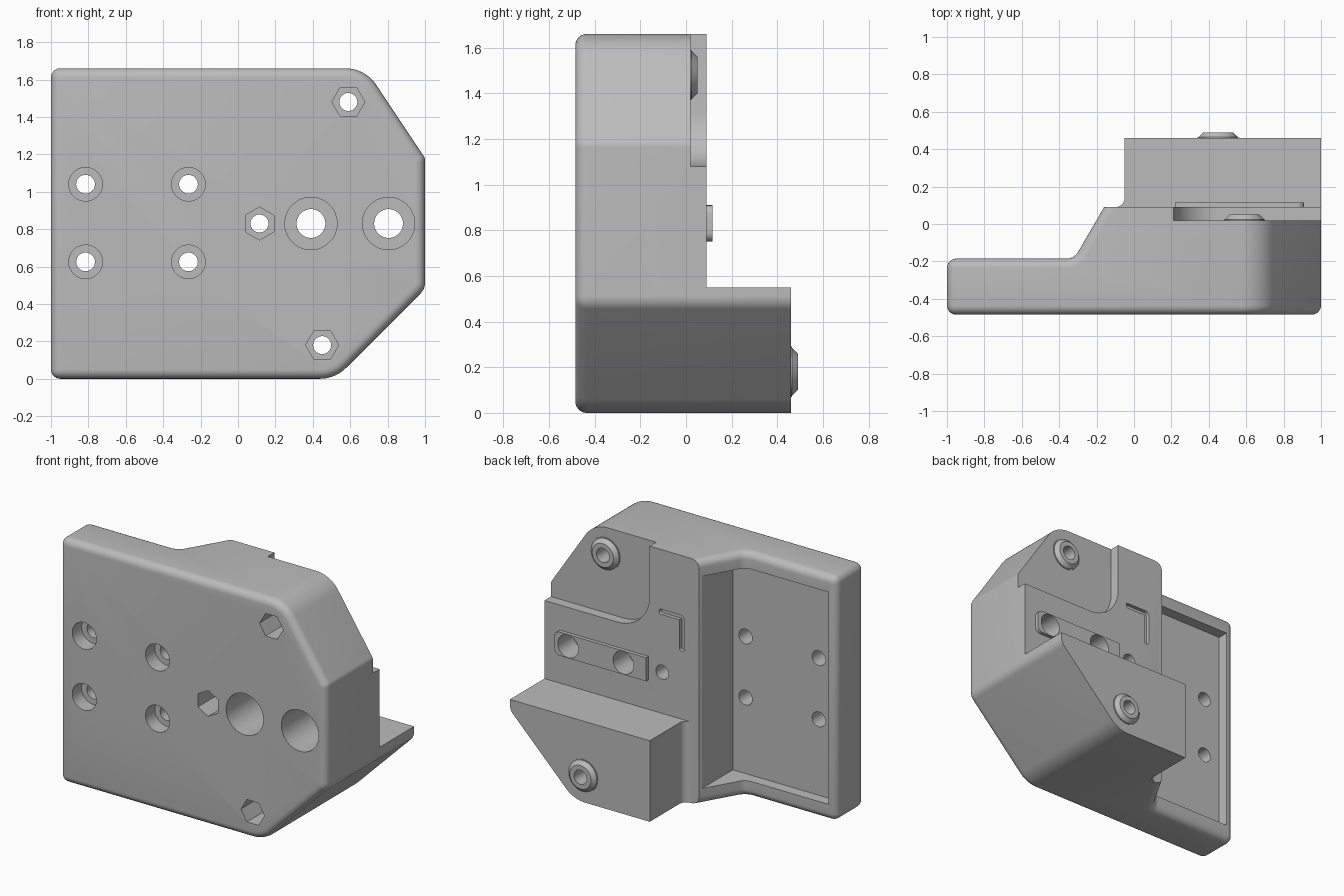
import bpy, bmesh, math
from mathutils import Vector, Matrix

cube = bpy.data.objects.get("Cube")
if cube:
    bpy.data.objects.remove(cube)

grey = bpy.data.materials.new("plain grey")
grey.use_nodes = True
GREY = (0.5, 0.5, 0.5, 1)
grey.diffuse_color = GREY
grey.node_tree.nodes["Principled BSDF"].inputs["Base Color"].default_value = GREY

FRONT, BACK, HEIGHT = -0.485, 0.09, 1.66
BOLT_FACE, RECESS_FACE = 0.46, 0.02


def outline(corners, steps=10):
    """Turn (u, v, radius) corners into a closed outline with rounded corners."""
    result = []
    for i, (u, v, r) in enumerate(corners):
        p = Vector((u, v))
        if not r:
            result.append(p)
            continue
        a = (Vector(corners[i - 1][:2]) - p).normalized()
        b = (Vector(corners[(i + 1) % len(corners)][:2]) - p).normalized()
        half = a.angle(b) / 2
        centre = p + (a + b).normalized() * (r / math.sin(half))
        start = p + a * (r / math.tan(half)) - centre
        end = p + b * (r / math.tan(half)) - centre
        turn = start.angle_signed(end)
        for k in range(steps + 1):
            result.append(centre + Matrix.Rotation(-turn * k / steps, 2) @ start)
    return result


def finish(name, bm):
    bmesh.ops.recalc_face_normals(bm, faces=bm.faces)
    mesh = bpy.data.meshes.new(name)
    bm.to_mesh(mesh)
    bm.free()
    mesh.materials.append(grey)
    obj = bpy.data.objects.new(name, mesh)
    bpy.context.collection.objects.link(obj)
    return obj


def prism(name, points, axis, lo, hi):
    """Extrude an outline along y (points are x, z) or z (points are x, y)."""
    bm = bmesh.new()
    place = (lambda p: (p[0], lo, p[1])) if axis == "y" else (lambda p: (p[0], p[1], lo))
    face = bm.faces.new([bm.verts.new(place(p)) for p in points])
    ext = bmesh.ops.extrude_face_region(bm, geom=[face])
    shift = Vector((0, hi - lo, 0)) if axis == "y" else Vector((0, 0, hi - lo))
    bmesh.ops.translate(bm, vec=shift, verts=[e for e in ext["geom"] if isinstance(e, bmesh.types.BMVert)])
    return finish(name, bm)


def box(name, x, y, z):
    return prism(name, [(x[0], y[0]), (x[1], y[0]), (x[1], y[1]), (x[0], y[1])], "z", *z)


def rod(name, x, z, lo, hi, r1, r2=None, sides=48, turn=0):
    """Cylinder, cone or hexagonal bar along y."""
    bm = bmesh.new()
    bmesh.ops.create_cone(bm, cap_ends=True, segments=sides, radius1=r1,
                          radius2=r1 if r2 is None else r2, depth=hi - lo)
    bmesh.ops.rotate(bm, matrix=Matrix.Rotation(turn, 3, "Z"), verts=bm.verts)
    bmesh.ops.rotate(bm, matrix=Matrix.Rotation(-math.pi / 2, 3, "X"), verts=bm.verts)
    bmesh.ops.translate(bm, vec=(x, (lo + hi) / 2, z), verts=bm.verts)
    return finish(name, bm)


def combine(target, tool, operation):
    mod = target.modifiers.new(operation, "BOOLEAN")
    mod.operation, mod.solver, mod.object = operation, "EXACT", tool
    bpy.context.view_layer.objects.active = target
    bpy.ops.object.modifier_apply(modifier=mod.name)
    bpy.data.objects.remove(tool)


# Stepped depth profile of the plate and the thick block
body = prism("mount_body", outline([
    (-1.2, -0.7, 0), (1.2, -0.7, 0), (1.2, BACK, 0), (-0.16, BACK, 0),
    (-0.32, -0.185, 0.07), (-1.2, -0.185, 0)], 6), "z", -0.2, 1.9)

# Deep lower block with a filleted foot
combine(body, prism("lower_block", outline([
    (-0.12, 0, 0), (1.3, 0, 0), (1.3, BOLT_FACE, 0), (-0.05, BOLT_FACE, 0),
    (-0.05, BACK, 0.05), (-0.12, BACK, 0)], 6), "z", -0.3, 0.55), "UNION")

# Trim to the front silhouette
combine(body, prism("silhouette", outline([
    (-1, 0, 0), (0.52, 0, 0.2), (1, 0.48, 0.08), (1, 1.18, 0.05),
    (0.68, HEIGHT, 0.2), (-1, HEIGHT, 0)]), "y", FRONT, 0.9), "INTERSECT")

# Round the front edges and the outer rim of the thin plate
bm = bmesh.new()
bm.from_mesh(body.data)
bmesh.ops.dissolve_limit(bm, angle_limit=0.01, verts=bm.verts, edges=bm.edges)


def near(edge, axis, value):
    return all(abs(v.co[axis] - value) < 0.001 for v in edge.verts)


def is_rounded(edge):
    if near(edge, 1, FRONT):
        return True
    thin = all(v.co.x < -0.15 for v in edge.verts)
    return thin and (near(edge, 2, 0) or near(edge, 2, HEIGHT) or near(edge, 0, -1))


bmesh.ops.bevel(bm, geom=[e for e in bm.edges if is_rounded(e)], offset=0.05,
                offset_type="OFFSET", segments=6, profile=0.5, affect="EDGES", clamp_overlap=False)
bm.to_mesh(body.data)
bm.free()

# Shallow pocket in the back of the thin plate
combine(body, box("pocket", (-0.94, -0.17), (-0.26, 0.3), (0.11, 1.55)), "DIFFERENCE")

# Recessed upper corner on the back
combine(body, prism("corner_recess", outline([
    (0.21, 1.08, 0.24), (1.2, 1.08, 0), (1.2, 1.9, 0), (0.21, 1.9, 0)]),
    "y", RECESS_FACE, 0.3), "DIFFERENCE")

# Angle-shaped groove
combine(body, prism("groove", outline([
    (-0.05, 1.01, 0.015), (-0.015, 1.01, 0.015), (-0.015, 1.22, 0), (0.14, 1.22, 0.015),
    (0.14, 1.255, 0.015), (-0.05, 1.255, 0.03)], 4), "y", BACK - 0.025, 0.2), "DIFFERENCE")

# Raised bar around the two large bores
combine(body, prism("raised_bar", outline([
    (0.22, 0.75, 0), (0.91, 0.75, 0.04), (0.91, 0.91, 0.04), (0.22, 0.91, 0)], 5),
    "y", 0.05, 0.115), "UNION")

# Bolt bosses, then hexagonal nut traps with through holes
for x, z, face, turn, boss in ((0.59, 1.48, RECESS_FACE, math.pi / 2, True),
                               (0.45, 0.18, BOLT_FACE, math.pi / 2, True),
                               (0.115, 0.83, BACK, 0, False)):
    if boss:
        combine(body, rod("boss_root", x, z, face - 0.03, face + 0.005, 0.11), "UNION")
        combine(body, rod("boss", x, z, face, face + 0.03, 0.11, 0.08), "UNION")
    combine(body, rod("nut_trap", x, z, -0.6, -0.2, 0.088, sides=6, turn=turn), "DIFFERENCE")
    combine(body, rod("bolt_hole", x, z, -0.4, 0.7, 0.048), "DIFFERENCE")

# Large stepped bores
for x in (0.39, 0.805):
    combine(body, rod("wide_bore", x, 0.83, -0.6, -0.05, 0.14), "DIFFERENCE")
    combine(body, rod("narrow_bore", x, 0.83, -0.3, 0.3, 0.077), "DIFFERENCE")

# Four counterbored screw holes in the thin plate
for x in (-0.815, -0.265):
    for z in (0.625, 1.04):
        combine(body, rod("screw_head", x, z, -0.6, -0.385, 0.09), "DIFFERENCE")
        combine(body, rod("screw_hole", x, z, -0.5, -0.1, 0.05), "DIFFERENCE")

# Smooth curved faces, keep the edges sharp
bpy.ops.object.select_all(action="DESELECT")
body.select_set(True)
bpy.context.view_layer.objects.active = body
bpy.ops.object.shade_smooth_by_angle(angle=math.radians(25))
